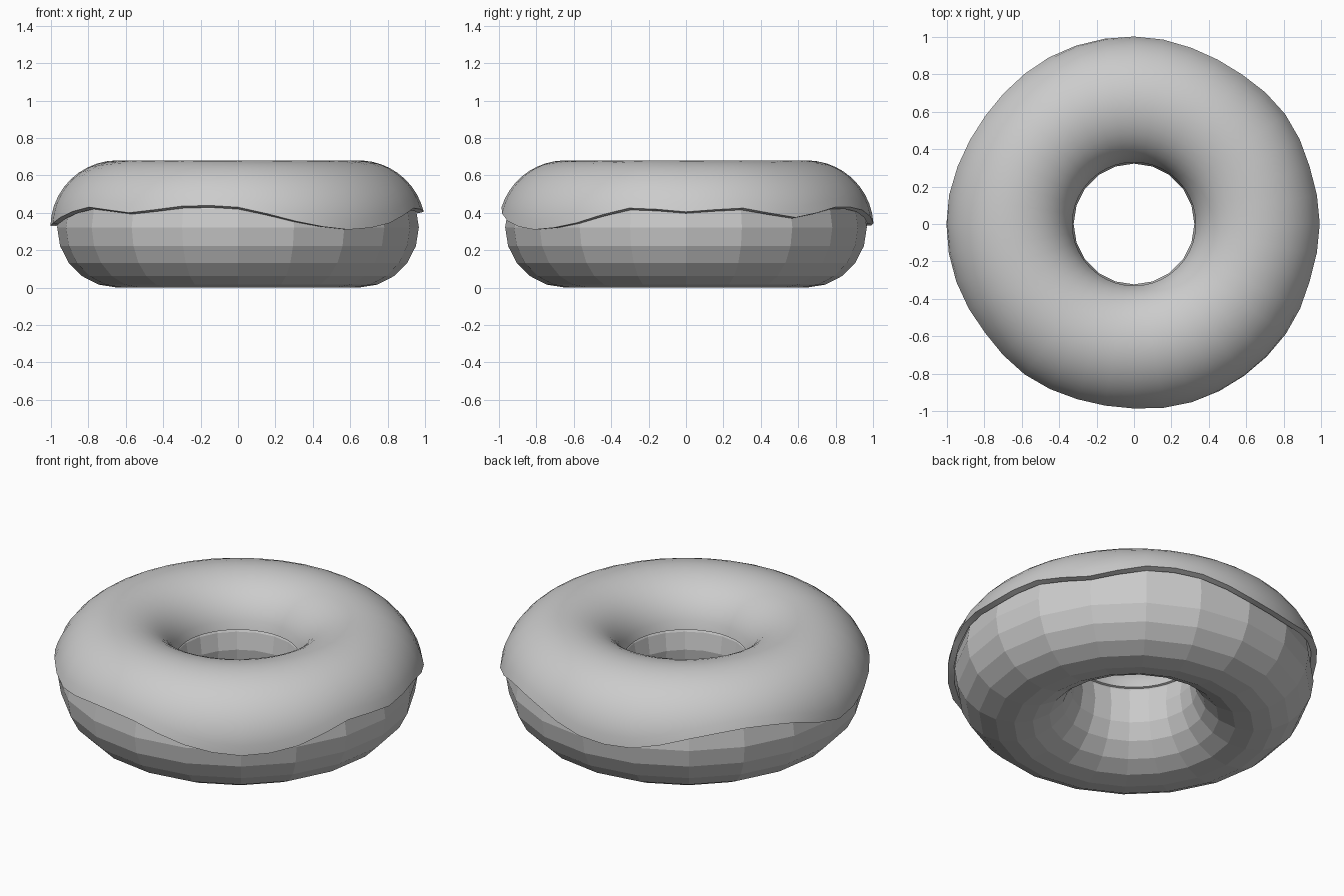
import bpy, bmesh
from math import sin, cos, asin, pi, radians

if "Cube" in bpy.data.objects:
    bpy.data.objects.remove(bpy.data.objects["Cube"])

R, r, CZ = 0.645, 0.322, 0.322   # ring radius, dough tube radius, tube centre height


def make_object(name, bm):
    bmesh.ops.recalc_face_normals(bm, faces=bm.faces)
    me = bpy.data.meshes.new(name)
    bm.to_mesh(me)
    bm.free()
    ob = bpy.data.objects.new(name, me)
    bpy.context.collection.objects.link(ob)
    return ob


def ring_mesh(name, columns):
    """Join closed cross-section loops, given as (angle, [(radius, z), ...]), into a ring."""
    bm = bmesh.new()
    loops = [[bm.verts.new((rad * cos(a), rad * sin(a), z)) for rad, z in pts]
             for a, pts in columns]
    n, m = len(loops), len(loops[0])
    for i in range(n):
        p, q = loops[i], loops[(i + 1) % n]
        for j in range(m):
            k = (j + 1) % m
            bm.faces.new((p[j], q[j], q[k], p[k]))
    return make_object(name, bm)


def tube_point(phi, radius):
    return R + radius * cos(phi), CZ + radius * sin(phi)


# Dough: flat-faced 20 x 20 torus
section = [tube_point(2 * pi * j / 20, r) for j in range(20)]
dough = ring_mesh("dough", [(2 * pi * i / 20, section) for i in range(20)])

# Icing: smooth shell with a wavy outer hem (hem height every 18 degrees from +x)
hem = [.405, .425, .375, .43, .415, .345, .335, .405, .44, .41,
       .33, .375, .43, .40, .435, .43, .355, .31, .345, .425]
THICK, STEPS = 0.036, 18
END = radians(160)
columns = []
for i in range(40):
    k = i // 2
    z = hem[k]
    if i % 2:   # smooth midpoint between two hem points
        a, b, c, d = (hem[(k + o) % 20] for o in (-1, 0, 1, 2))
        z = (9 * (b + c) - a - d) / 16
    start = asin((z - CZ) / (r + THICK))
    outer, inner = [], []
    for s in range(STEPS + 1):
        phi = start + (END - start) * s / STEPS
        thin = max(0, (phi - radians(115)) / radians(45)) ** 2   # thinner into the hole
        outer.append(tube_point(phi, r + THICK - 0.023 * thin))
        inner.append(tube_point(phi, r + 0.002))
    columns.append((2 * pi * i / 40, outer + inner[::-1]))
icing = ring_mesh("icing", columns)
bpy.ops.object.select_all(action='DESELECT')
icing.select_set(True)
bpy.context.view_layer.objects.active = icing
bpy.ops.object.shade_smooth_by_angle(angle=radians(40))
